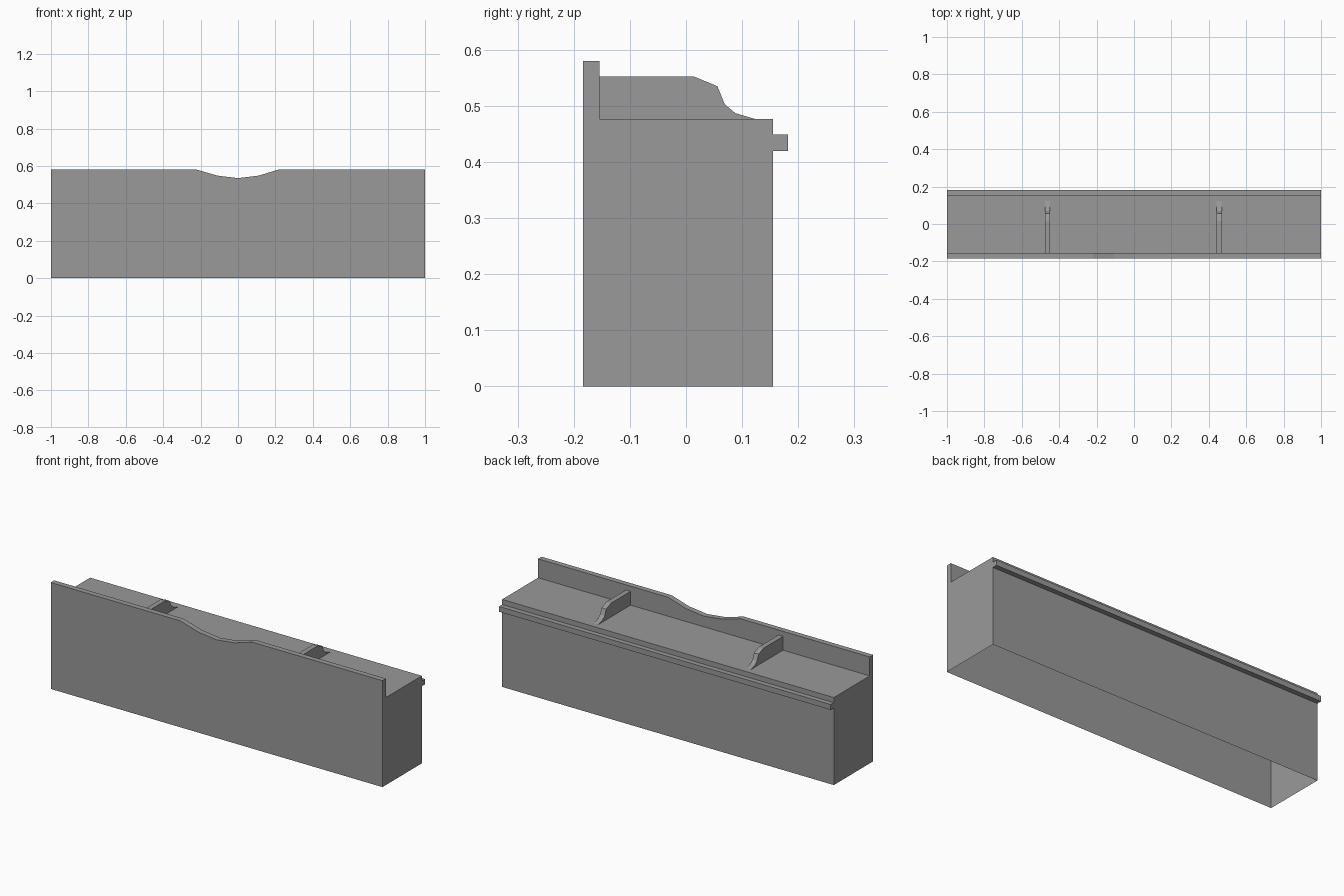
import bpy
import bmesh

cube = bpy.data.objects.get("Cube")
if cube:
    bpy.data.objects.remove(cube, do_unlink=True)

# Single plain grey finish
grey = bpy.data.materials.new("plain grey")
grey.use_nodes = True
colour = (0.32, 0.32, 0.32, 1)
grey.diffuse_color = colour
grey.node_tree.nodes["Principled BSDF"].inputs["Base Color"].default_value = colour

FRONT, BACK, DECK, RIM = -0.184, 0.155, 0.477, 0.58
INNER = FRONT + 0.03


def finish(name, bm):
    bmesh.ops.recalc_face_normals(bm, faces=bm.faces)
    mesh = bpy.data.meshes.new(name)
    bm.to_mesh(mesh)
    bm.free()
    mesh.materials.append(grey)
    obj = bpy.data.objects.new(name, mesh)
    bpy.context.collection.objects.link(obj)
    return obj


def loft(bm, sections, closed):
    """Bridge matching sections along x and cap both ends."""
    rings = [[bm.verts.new(p) for p in s] for s in sections]
    count = len(rings[0])
    for a, b in zip(rings, rings[1:]):
        for i in range(count if closed else count - 1):
            j = (i + 1) % count
            bm.faces.new((a[i], a[j], b[j], b[i]))
    bm.faces.new(rings[0])
    bm.faces.new(rings[-1])


def prism(name, profile, x0, x1):
    bm = bmesh.new()
    loft(bm, [[(x, y, z) for y, z in profile] for x in (x0, x1)], True)
    return finish(name, bm)


# Hollow body, open underneath, with a front parapet that dips in the middle
rim_line = [(-1, RIM), (-0.22, RIM), (-0.11, 0.548), (0, 0.535),
            (0.11, 0.548), (0.215, RIM), (1, RIM)]
body = bmesh.new()
loft(body, [[(x, FRONT, 0), (x, FRONT, top), (x, INNER, top),
             (x, INNER, DECK), (x, BACK, DECK), (x, BACK, 0)]
            for x, top in rim_line], False)
bmesh.ops.dissolve_limit(body, angle_limit=0.01, verts=body.verts, edges=body.edges)
finish("wall_body", body)

# Ledge strip along the back
prism("back_ledge", [(BACK, 0.42), (0.182, 0.42), (0.182, 0.449), (BACK, 0.449)], -1, 1)

# Curved brackets bracing the parapet
bracket = [(INNER, DECK), (INNER, 0.552), (0.015, 0.552), (0.056, 0.535),
           (0.069, 0.503), (0.088, 0.487), (0.122, DECK)]
for side, x in (("right", -0.463), ("left", 0.456)):
    prism(side + "_bracket", bracket, x - 0.014, x + 0.014)
